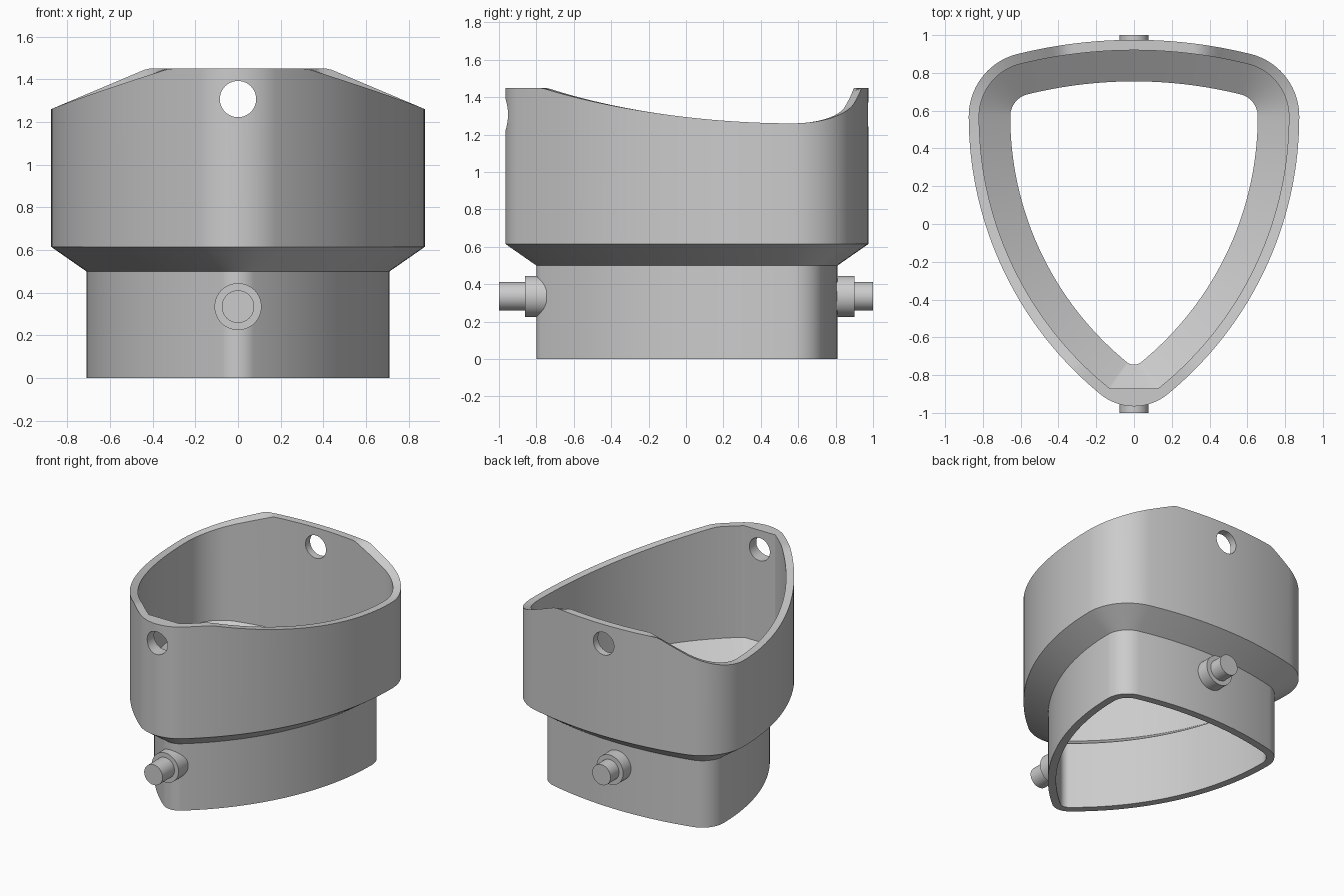
import bpy, bmesh, math
from mathutils import Vector

if "Cube" in bpy.data.objects:
    bpy.data.objects.remove(bpy.data.objects["Cube"])

metal = bpy.data.materials.new("plain grey")
metal.diffuse_color = (0.6, 0.6, 0.6, 1)
metal.use_nodes = True
metal.node_tree.nodes["Principled BSDF"].inputs["Base Color"].default_value = metal.diffuse_color

# Rounded triangle outline made of tangent arcs; every wall is an offset of it
TIP, WIDE, BACK, MID = -0.745, 0.655, 0.755, 0.57
r_tip, r_corner, r_back = 0.06, 0.12, 2.35
c_tip = Vector((0, TIP + r_tip))
dy = MID - c_tip.y
r_side = (WIDE**2 + dy**2 - r_tip**2) / (2 * (WIDE - r_tip))
c_side = Vector((WIDE - r_side, MID))
c_corner = Vector((WIDE - r_corner, MID))
c_back = Vector((0, BACK - r_back))
a_tip = math.atan2(c_tip.y - c_side.y, c_tip.x - c_side.x)
a_back = math.atan2(c_corner.y - c_back.y, c_corner.x - c_back.x)
ARCS = [(c_tip, r_tip, -math.pi / 2, a_tip, 16),
        (c_side, r_side, a_tip, 0, 40),
        (c_corner, r_corner, 0, a_back, 20),
        (c_back, r_back, a_back, math.pi / 2, 24)]


def outline(offset, y_min=-9):
    half = []
    for c, r, a0, a1, n in ARCS:
        for i in range(n):
            a = a0 + (a1 - a0) * i / n
            half.append((c.x + (r + offset) * math.cos(a),
                         max(y_min, c.y + (r + offset) * math.sin(a))))
    half[0] = (0, half[0][1])
    mirrored = [(-x, y) for x, y in reversed(half[1:])]
    return half + [(0, BACK + offset)] + mirrored


def rim(points, x_front, x_back):
    """Flat in the middle, falling in a straight slope to both sides."""
    widest = max(x for x, y in points)
    ring = []
    for x, y in points:
        x0 = x_back if y > MID else x_front
        x0 += (0 if y > MID else (x_back - x_front) * max(0, y + 0.78) / 1.35)
        t = max(0, (abs(x) - x0) / (widest - x0))
        ring.append((x, y, 1.45 - 0.19 * t))
    return ring


def level(points, z):
    return [(x, y, z) for x, y in points]


def finish(obj, name):
    obj.name = name
    obj.data.materials.clear()
    obj.data.materials.append(metal)
    bpy.ops.object.select_all(action='DESELECT')
    obj.select_set(True)
    bpy.context.view_layer.objects.active = obj
    bpy.ops.object.shade_smooth_by_angle(angle=math.radians(25))


def cylinder(radius, y0, y1, z):
    bpy.ops.mesh.primitive_cylinder_add(
        vertices=64, radius=radius, depth=abs(y1 - y0),
        location=(0, (y0 + y1) / 2, z), rotation=(math.pi / 2, 0, 0))
    return bpy.context.object


# Collar shell: neck, flare and tall upper wall, outside then inside
neck_out, neck_in = outline(0.055), outline(0)
wall_out, wall_in = outline(0.22), outline(0.165, -0.87)
rings = [level(neck_out, 0), level(neck_out, 0.50), level(wall_out, 0.615),
         rim(wall_out, 0.32, 0.425), rim(wall_in, 0.27, 0.335),
         level(wall_in, 0.615), level(neck_in, 0.50), level(neck_in, 0)]
bm = bmesh.new()
verts = [[bm.verts.new(p) for p in ring] for ring in rings]
n = len(verts[0])
for k, ring in enumerate(verts):
    nxt = verts[(k + 1) % len(verts)]
    for i in range(n):
        j = (i + 1) % n
        bm.faces.new((ring[i], ring[j], nxt[j], nxt[i]))
bmesh.ops.recalc_face_normals(bm, faces=bm.faces)
mesh = bpy.data.meshes.new("collar")
bm.to_mesh(mesh)
bm.free()
collar = bpy.data.objects.new("collar", mesh)
bpy.context.collection.objects.link(collar)

# Round hole through the front and back walls
cutter = cylinder(0.085, -1.2, 1.2, 1.307)
cutter.hide_render = True
cut = collar.modifiers.new("hole", 'BOOLEAN')
cut.operation = 'DIFFERENCE'
cut.solver = 'EXACT'
cut.object = cutter
bpy.context.view_layer.objects.active = collar
bpy.ops.object.modifier_apply(modifier=cut.name)
bpy.data.objects.remove(cutter)
finish(collar, "collar")

# Stepped pegs on the front and back of the neck
for side, root, step, end in (("front", -0.747, -0.86, -1.0), ("back", 0.765, 0.90, 1.0)):
    finish(cylinder(0.11, root, step, 0.335), side + "_boss")
    finish(cylinder(0.076, step - math.copysign(0.02, step), end, 0.335), side + "_pin")
